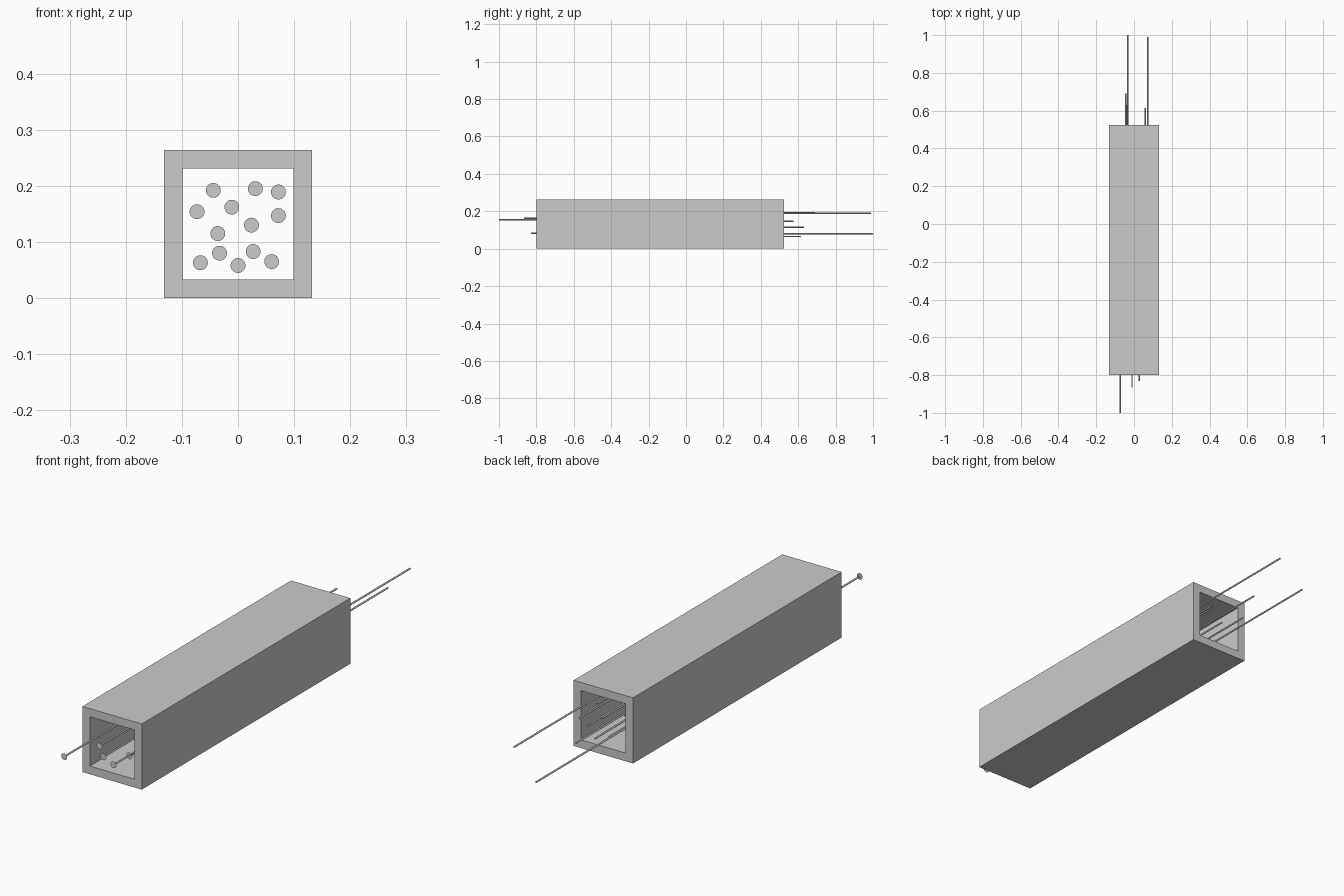
import bpy, bmesh, math
from mathutils import Matrix, Vector

cube = bpy.data.objects.get("Cube")
if cube:
    bpy.data.objects.remove(cube, do_unlink=True)

grey = bpy.data.materials.new("plain grey")
grey.use_nodes = True
colour = (0.6, 0.6, 0.6, 1)
grey.diffuse_color = colour
grey.node_tree.nodes["Principled BSDF"].inputs["Base Color"].default_value = colour

FRONT, BACK = -0.80, 0.525
OUTER, INNER = 0.132, 0.099
ROD_LENGTH = 1.18


def finish(name, bm):
    mesh = bpy.data.meshes.new(name)
    bm.to_mesh(mesh)
    bm.free()
    mesh.materials.append(grey)
    obj = bpy.data.objects.new(name, mesh)
    bpy.context.collection.objects.link(obj)
    return obj


# Open square tube: four rings of corners bridged into walls and rims
def square_tube():
    bm = bmesh.new()
    rings = []
    for half, y in ((OUTER, FRONT), (OUTER, BACK), (INNER, BACK), (INNER, FRONT)):
        rings.append([bm.verts.new((sx * half, y, OUTER + sz * half))
                      for sx, sz in ((-1, -1), (1, -1), (1, 1), (-1, 1))])
    for r in range(4):
        a, b = rings[r], rings[(r + 1) % 4]
        for i in range(4):
            j = (i + 1) % 4
            bm.faces.new((a[i], a[j], b[j], b[i]))
    bmesh.ops.recalc_face_normals(bm, faces=bm.faces)
    finish("square_tube", bm)


# Thin rod along y with a flat round disc at its front end
def headed_rod(number, x, z, head_y):
    turn = Matrix.Rotation(math.pi / 2, 4, 'X')
    bm = bmesh.new()
    bmesh.ops.create_cone(
        bm, cap_ends=True, segments=12, radius1=0.0035, radius2=0.0035,
        depth=ROD_LENGTH,
        matrix=Matrix.Translation((x, head_y + ROD_LENGTH / 2, z)) @ turn)
    bmesh.ops.create_circle(
        bm, cap_ends=True, segments=32, radius=0.0132,
        matrix=Matrix.Translation((x, head_y, z)) @ turn)
    rod = finish(f"headed_rod_{number}", bm)
    bpy.ops.object.select_all(action='DESELECT')
    rod.select_set(True)
    bpy.context.view_layer.objects.active = rod
    bpy.ops.object.shade_smooth_by_angle(angle=math.radians(40))


square_tube()

# Rods still sticking out of the front or lying inside: x, z, head position
rods = [(-0.073, 0.154, -1.0), (-0.011, 0.162, -0.865), (0.027, 0.083, -0.83),
        (-0.067, 0.063, -0.76), (0.0, 0.058, -0.69), (0.024, 0.13, -0.68)]

# Rods passing out of the back: x, z, tail position
for x, z, tail in [(-0.033, 0.08, 1.0), (0.072, 0.189, 0.99), (-0.044, 0.192, 0.69),
                   (-0.036, 0.115, 0.63), (0.06, 0.065, 0.615),
                   (0.072, 0.147, 0.575), (0.031, 0.195, 0.52)]:
    rods.append((x, z, tail - ROD_LENGTH))

for n, (x, z, head_y) in enumerate(rods, 1):
    headed_rod(n, x, z, head_y)
